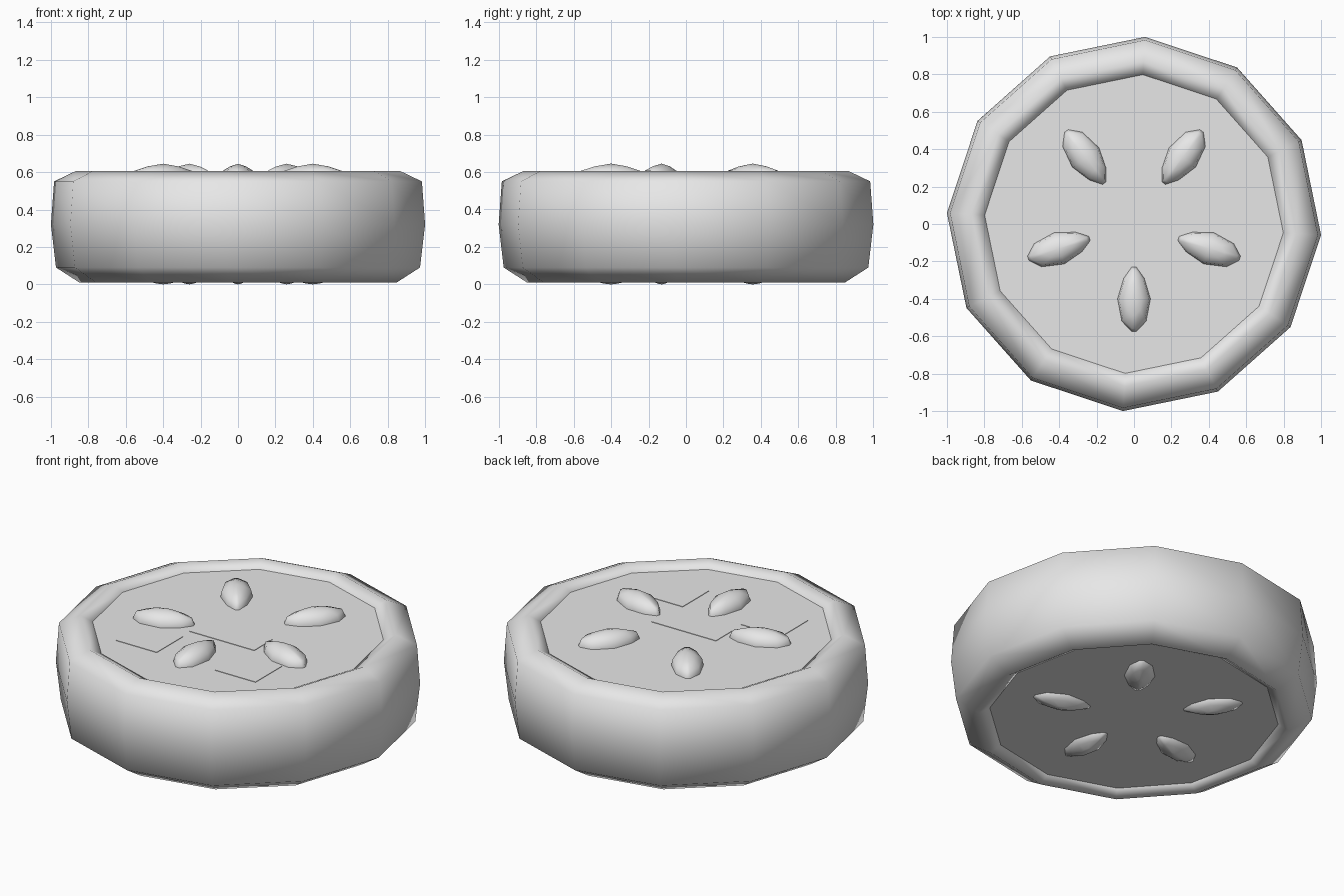
import bpy, bmesh, math
from mathutils import Matrix

cube = bpy.data.objects.get("Cube")
if cube:
    bpy.data.objects.remove(cube, do_unlink=True)

SIDES = 12
TWIST = math.radians(-3.4)
DISC_TOP, DISC_BOTTOM = 0.57, 0.045

grey = bpy.data.materials.new("plain grey")
grey.use_nodes = True
grey.diffuse_color = (0.8, 0.8, 0.8, 1)
grey.node_tree.nodes["Principled BSDF"].inputs["Base Color"].default_value = grey.diffuse_color


def finish(bm, name, smooth):
    bmesh.ops.recalc_face_normals(bm, faces=bm.faces)
    mesh = bpy.data.meshes.new(name)
    for face in bm.faces:
        face.smooth = smooth
    bm.to_mesh(mesh)
    bm.free()
    mesh.materials.append(grey)
    obj = bpy.data.objects.new(name, mesh)
    bpy.context.collection.objects.link(obj)
    return obj


def bridge(bm, a, b):
    for i in range(len(a)):
        j = (i + 1) % len(a)
        bm.faces.new((a[i], a[j], b[j], b[i]))


# rounded outer rim, a closed section swept around the centre
section = [(0.8, DISC_TOP), (0.87, 0.605), (0.985, 0.55), (1.002, 0.32),
           (0.975, 0.09), (0.85, 0.01), (0.79, DISC_BOTTOM)]
bm = bmesh.new()
rings = []
for k in range(SIDES):
    a = TWIST + math.tau * k / SIDES
    rings.append([bm.verts.new((r * math.cos(a), r * math.sin(a), z)) for r, z in section])
for k in range(SIDES):
    bridge(bm, rings[k], rings[(k + 1) % SIDES])
finish(bm, "rim", True)

# flat inner disc
bm = bmesh.new()
bmesh.ops.create_cone(bm, cap_ends=True, segments=SIDES, radius1=0.79, radius2=0.8,
                      depth=DISC_TOP - DISC_BOTTOM,
                      matrix=Matrix.Translation((0, 0, (DISC_TOP + DISC_BOTTOM) / 2))
                      @ Matrix.Rotation(TWIST, 4, "Z"))
finish(bm, "disc", False)

# seeds poking out of both faces, blunt end outward
half = [(0.175, 0.012), (0.12, 0.065), (0.0, 0.088), (-0.11, 0.055), (-0.17, 0.012)]
outline = half + [(x, -y) for x, y in reversed(half)]
levels = [(0.004, 0.2), (0.02, 0.6), (DISC_BOTTOM, 0.95), (DISC_TOP, 1.0), (0.607, 0.91), (0.63, 0.5)]
for k in range(5):
    angle = math.radians(72 * k - 90)
    bm = bmesh.new()
    loops = [[bm.verts.new((x * s, y * s, z)) for x, y in outline] for z, s in levels]
    for low, high in zip(loops, loops[1:]):
        bridge(bm, low, high)
    for loop, tip_z in ((loops[0], 0.0), (loops[-1], 0.645)):
        tip = bm.verts.new((0, 0, tip_z))
        for i, v in enumerate(loop):
            bm.faces.new((v, loop[(i + 1) % len(loop)], tip))
    radius = 0.4 if k == 0 else 0.42 if k in (1, 4) else 0.44
    bm.transform(Matrix.Rotation(angle, 4, "Z") @ Matrix.Translation((radius, 0, 0)))
    finish(bm, f"seed_{k + 1}", True)

# thin plates lying on the upper face
plates = {"middle_plate": (0.005, -0.072, 0.43, 0.175),
          "right_plate": (-0.335, -0.36, 0.27, 0.25),
          "left_plate": (0.325, -0.365, 0.27, 0.25)}
for name, (x, y, w, d) in plates.items():
    bm = bmesh.new()
    bmesh.ops.create_cube(bm, size=1, matrix=Matrix.Translation((x, y, DISC_TOP + 0.001))
                          @ Matrix.Diagonal((w, d, 0.004, 1)))
    finish(bm, name, False)
